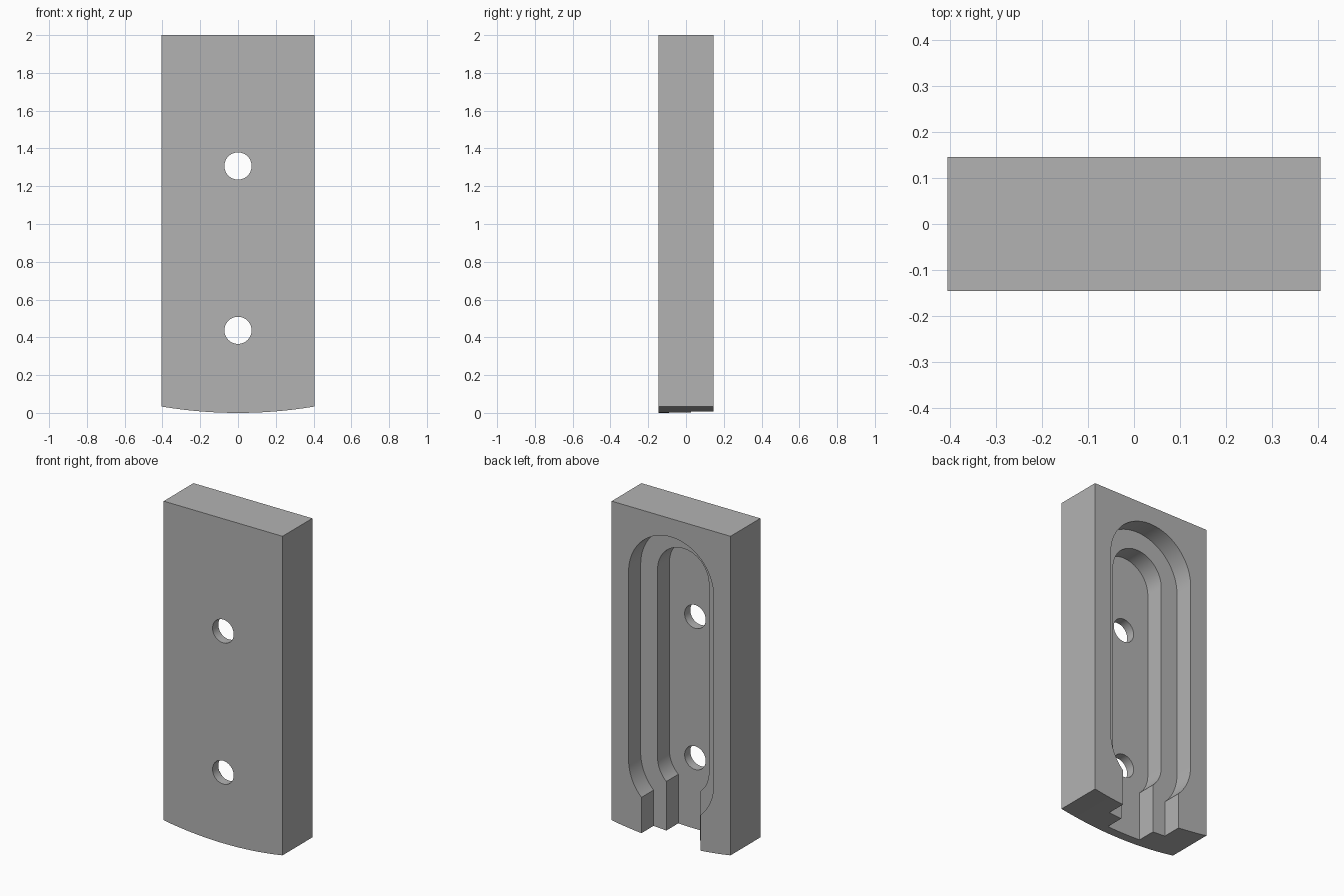
import bpy
import bmesh
from math import sin, cos, pi, asin, sqrt

cube = bpy.data.objects.get("Cube")
if cube:
    bpy.data.objects.remove(cube, do_unlink=True)

HALF_W, HALF_D, HEIGHT = 0.405, 0.145, 2.0
LOW_Z, HIGH_Z = 0.437, 1.597      # centres of the pocket's end arcs
HOLE_Z = (LOW_Z, 1.307)
BOTTOM_R = 2.45                   # radius of the curved bottom edge

grey = bpy.data.materials.new("plain grey")
grey.use_nodes = True
colour = (0.45, 0.45, 0.45, 1)
grey.diffuse_color = colour
grey.node_tree.nodes["Principled BSDF"].inputs["Base Color"].default_value = colour


def arc(cz, r, start, end, n):
    """Points (x, z) along an arc centred on x = 0."""
    angles = [start + (end - start) * i / n for i in range(n + 1)]
    return [(r * cos(a), cz + r * sin(a)) for a in angles]


def prism(name, outline, y0, y1):
    """Extrude an (x, z) outline from y0 to y1."""
    bm = bmesh.new()
    face = bm.faces.new([bm.verts.new((x, y0, z)) for x, z in outline])
    out = bmesh.ops.extrude_face_region(bm, geom=[face])
    verts = [v for v in out["geom"] if isinstance(v, bmesh.types.BMVert)]
    bmesh.ops.translate(bm, verts=verts, vec=(0, y1 - y0, 0))
    bmesh.ops.recalc_face_normals(bm, faces=bm.faces)
    mesh = bpy.data.meshes.new(name)
    bm.to_mesh(mesh)
    bm.free()
    mesh.materials.append(grey)
    obj = bpy.data.objects.new(name, mesh)
    bpy.context.collection.objects.link(obj)
    return obj


def pocket_outline(r, neck):
    """Rounded slot that narrows to a straight neck open at the bottom."""
    a = asin(neck / r)
    top = arc(HIGH_Z, r, 0, pi, 48)
    left = arc(LOW_Z, r, pi, 1.5 * pi - a, 16)
    right = arc(LOW_Z, r, 1.5 * pi + a, 2 * pi, 16)
    return top + left + [(-neck, -0.2), (neck, -0.2)] + right


# Block with a gently curved bottom edge
half = asin(HALF_W / BOTTOM_R)
bottom = arc(BOTTOM_R, BOTTOM_R, 1.5 * pi - half, 1.5 * pi + half, 32)
plate = prism("mounting_block", bottom + [(HALF_W, HEIGHT), (-HALF_W, HEIGHT)],
              -HALF_D, HALF_D)

# Stepped pocket in the back, and two through holes
cutters = [
    prism("outer_pocket", pocket_outline(0.29, 0.202), 0.027, 0.3),
    prism("inner_pocket", pocket_outline(0.175, 0.115), -0.089, 0.25),
]
for z in HOLE_Z:
    cutters.append(prism("screw_hole", arc(z, 0.072, 0, 2 * pi, 48)[:-1], -0.3, 0.2))

bpy.ops.object.select_all(action='DESELECT')
bpy.context.view_layer.objects.active = plate
plate.select_set(True)
for cutter in cutters:
    cutter.hide_render = True
    mod = plate.modifiers.new(cutter.name, 'BOOLEAN')
    mod.operation = 'DIFFERENCE'
    mod.solver = 'EXACT'
    mod.object = cutter
    bpy.ops.object.modifier_apply(modifier=mod.name)
    bpy.data.objects.remove(cutter, do_unlink=True)

bpy.ops.object.shade_smooth_by_angle(angle=pi / 7)
